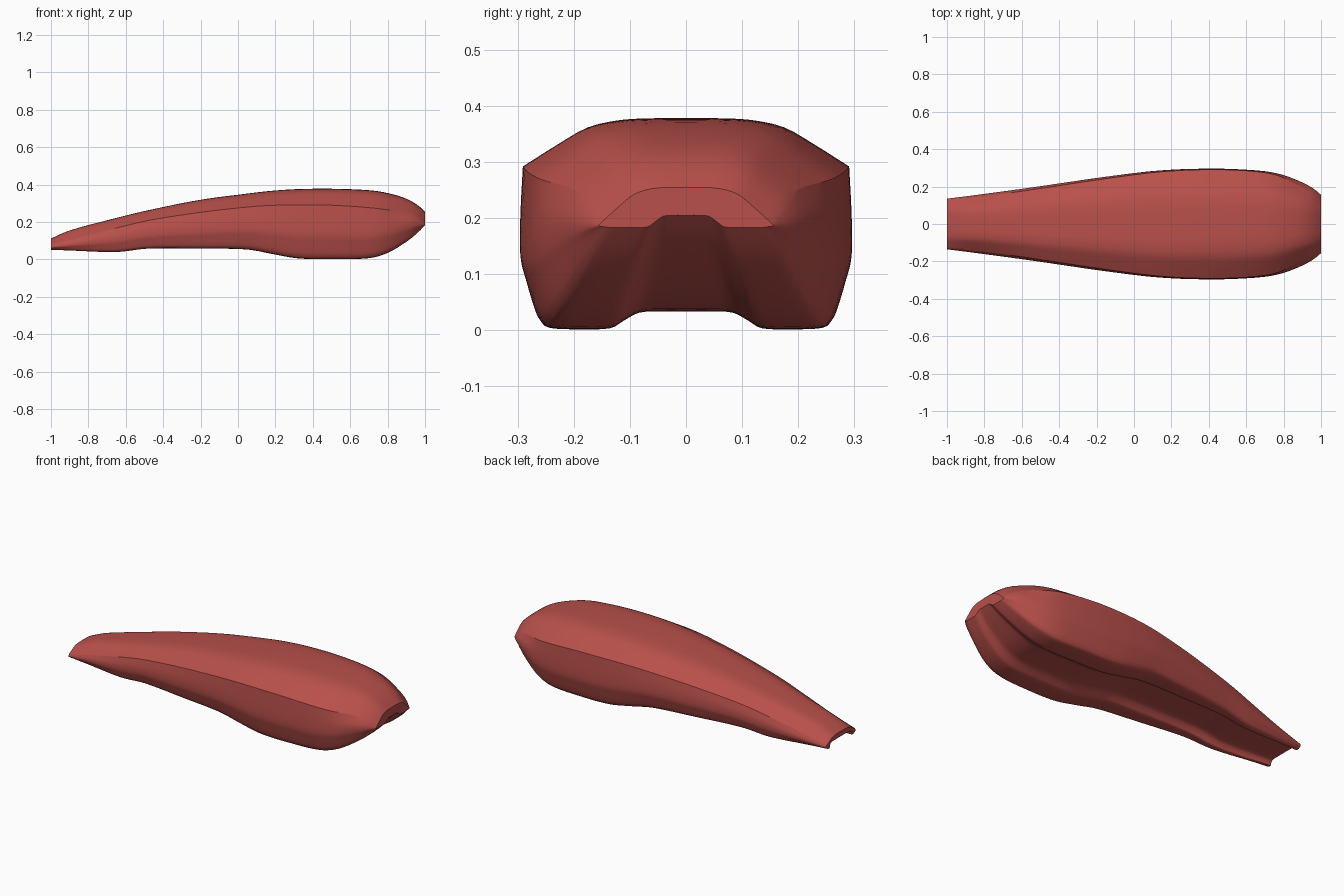
import bpy, bmesh

if "Cube" in bpy.data.objects:
    bpy.data.objects.remove(bpy.data.objects["Cube"])

# Stations along the body: x, half width, top z, side crease z, foot z
BODY = [
    (-1.00, .135, .112, .078, .052), (-.90, .147, .155, .103, .048),
    (-.65, .180, .222, .168, .040), (-.48, .204, .263, .208, .058),
    (-.20, .245, .319, .252, .058), (.05, .277, .352, .280, .053),
    (.18, .288, .367, .289, .030), (.32, .294, .376, .292, .006),
    (.50, .294, .378, .290, .002), (.70, .281, .370, .277, .007),
    (.80, .260, .355, .265, .035), (.90, .220, .325, .250, .094),
    (.96, .188, .291, .223, .142), (1.00, .155, .255, .190, .183),
]
# x, crease width ratio, channel half-width ratio, channel depth
DETAIL = [
    (-1.0, .97, .74, .030), (-.80, .93, .68, .034), (-.40, .95, .52, .036),
    (0.0, .97, .43, .036), (.40, .985, .39, .033), (.75, .97, .39, .031),
    (.91, .90, .38, .030), (1.0, .99, .36, .022),
]
# Upper half section: width ratio, height ratio from crease to top
CROWN = [(0, 1), (.20, .995), (.40, .96), (.60, .81), (.78, .47), (1, 0)]
# Side wall: blend from crease to foot edge, height ratio from foot to crease
WALL = [(1, .70), (1, .45), (.965, .30), (.915, .13), (.88, .055)]


def smooth_at(rows, x):
    """Smooth interpolation through rows keyed by their first value."""
    i = 0
    while i < len(rows) - 2 and rows[i + 1][0] < x:
        i += 1
    a, b = rows[i], rows[i + 1]
    p, n = rows[max(i - 1, 0)], rows[min(i + 2, len(rows) - 1)]
    h = b[0] - a[0]
    t = (x - a[0]) / h
    out = []
    for k in range(1, len(a)):
        m0 = (b[k] - p[k]) / (b[0] - p[0]) * h
        m1 = (n[k] - a[k]) / (n[0] - a[0]) * h
        out.append((2*t**3 - 3*t*t + 1)*a[k] + (t**3 - 2*t*t + t)*m0
                   + (3*t*t - 2*t**3)*b[k] + (t**3 - t*t)*m1)
    return out


def refine(points, steps=3):
    """Round a polyline while keeping its end points."""
    rows = [(float(i), *p) for i, p in enumerate(points)]
    count = (len(points) - 1) * steps
    return [tuple(smooth_at(rows, i / steps)) for i in range(count + 1)]


def half_section(x):
    w, top, crease, foot = smooth_at(BODY, x)
    ratio, inner, depth = smooth_at(DETAIL, x)
    h = crease - foot
    crown = [(u * w * ratio, crease + v * (top - crease)) for u, v in CROWN]
    lower = [crown[-1]] + [(u * w, foot + v * h) for u, v in WALL]
    c = inner * w
    outer = .82 * w
    span = outer - c
    lower += [(outer, foot + .008 * h), (c + .55 * span, foot),
              (c + .18 * span, foot + .06 * depth), (c, foot + .45 * depth),
              (c - .10 * w, foot + .93 * depth), (c * .4, foot + depth),
              (0, foot + depth)]
    return refine(crown) + refine(lower)[1:]


# Lofted shell with a crease on each side and a channel underneath
bm = bmesh.new()
xs = [-1 + 2 * i / 80 for i in range(81)]
rings = []
for x in xs:
    half = half_section(x)
    loop = half + [(-y, z) for y, z in half[-2:0:-1]]
    rings.append([bm.verts.new((x, y, z)) for y, z in loop])
n = len(rings[0])
crease_a = (len(CROWN) - 1) * 3
creases = (crease_a, n - crease_a)
for r0, r1 in zip(rings, rings[1:]):
    for j in range(n):
        k = (j + 1) % n
        bm.faces.new((r0[j], r0[k], r1[k], r1[j]))
bm.faces.new(rings[0])
bm.faces.new(rings[-1])
bmesh.ops.recalc_face_normals(bm, faces=bm.faces)
for f in bm.faces:
    f.smooth = True
# Sharp side creases fade out near both ends
for i in range(len(xs) - 1):
    if -.95 < xs[i] < .9:
        for j in creases:
            e = bm.edges.get((rings[i][j], rings[i + 1][j]))
            e.smooth = False
# Crisp rims around the end faces
for ring in (rings[0], rings[-1]):
    for j in range(n):
        bm.edges.get((ring[j], ring[(j + 1) % n])).smooth = False

mesh = bpy.data.meshes.new("curved_shell")
bm.to_mesh(mesh)
bm.free()
shell = bpy.data.objects.new("curved_shell", mesh)
bpy.context.collection.objects.link(shell)

red = bpy.data.materials.new("soft red")
red.diffuse_color = (.48, .08, .07, 1)
red.use_nodes = True
red.node_tree.nodes["Principled BSDF"].inputs["Base Color"].default_value = red.diffuse_color
mesh.materials.append(red)
